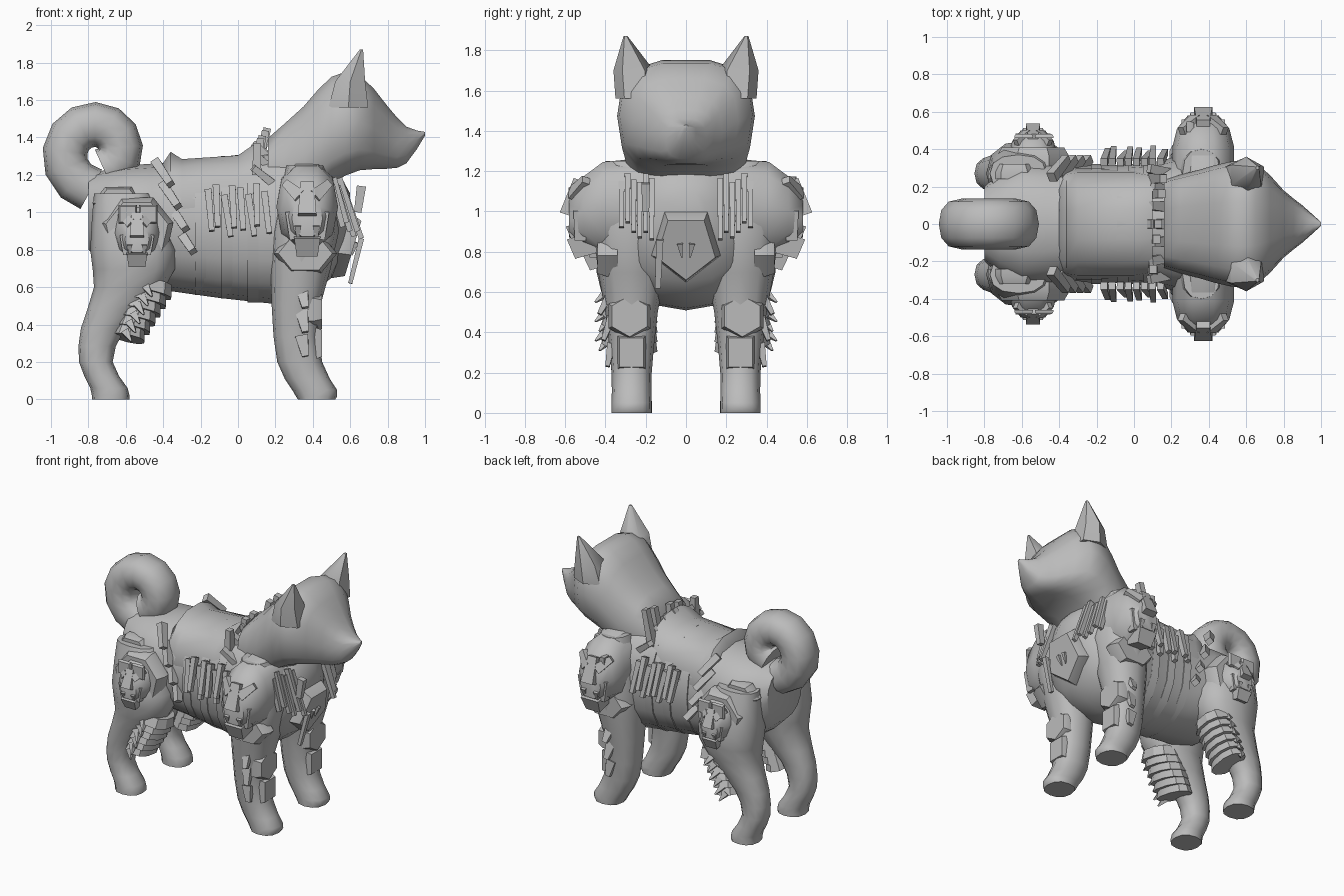
import bpy, bmesh, math
from mathutils import Vector

cube = bpy.data.objects.get("Cube")
if cube:
    bpy.data.objects.remove(cube)

SHADE = 0.5
grey = bpy.data.materials.new("plain grey")
grey.use_nodes = True
grey.diffuse_color = (SHADE, SHADE, SHADE, 1)
grey.node_tree.nodes["Principled BSDF"].inputs["Base Color"].default_value = grey.diffuse_color
X, Y, Z = Vector((1, 0, 0)), Vector((0, 1, 0)), Vector((0, 0, 1))
CORNER = math.pi / 4


def finish(name, bm, mirror=False, angle=40):
    """Turn the bmesh into a grey object, optionally mirrored to the other side."""
    bmesh.ops.recalc_face_normals(bm, faces=bm.faces)
    mesh = bpy.data.meshes.new(name)
    bm.to_mesh(mesh)
    bm.free()
    mesh.materials.append(grey)
    ob = bpy.data.objects.new(name, mesh)
    bpy.context.collection.objects.link(ob)
    if mirror:
        modifier = ob.modifiers.new("mirror", 'MIRROR')
        modifier.use_axis = (False, True, False)
        modifier.use_mirror_merge = False
    bpy.ops.object.select_all(action='DESELECT')
    bpy.context.view_layer.objects.active = ob
    ob.select_set(True)
    bpy.ops.object.shade_smooth_by_angle(angle=math.radians(angle))


def loft(bm, sections, sides=12, square=0.85, ref=Y, turn=0.0, axis=None):
    """Skin sections (centre, half width along ref, half height) into a closed tube."""
    centres = [Vector(section[0]) for section in sections]
    rings = []
    for i, (centre, width, height) in enumerate(sections):
        along = axis or centres[min(i + 1, len(centres) - 1)] - centres[max(i - 1, 0)]
        along = along.normalized()
        side = (ref - along * ref.dot(along)).normalized()
        up = side.cross(along)
        ring = []
        for k in range(sides):
            a = turn + math.tau * k / sides
            c, s = math.cos(a), math.sin(a)
            c = math.copysign(abs(c) ** square, c)
            s = math.copysign(abs(s) ** square, s)
            ring.append(bm.verts.new(centres[i] + side * c * width + up * s * height))
        rings.append(ring)
    for low, high in zip(rings, rings[1:]):
        for k in range(sides):
            j = (k + 1) % sides
            bm.faces.new((low[k], low[j], high[j], high[k]))
    bm.faces.new(rings[0])
    bm.faces.new(rings[-1])


def smooth(rows, steps):
    """Fill in a smooth curve through a few profile rows."""
    rows = [Vector(row) for row in rows]
    rows = [rows[0]] + rows + [rows[-1]]
    result = []
    for a, b, c, d in zip(rows, rows[1:], rows[2:], rows[3:]):
        for k in range(steps):
            t = k / steps
            result.append(b + ((c - a) * t + (2 * a - 5 * b + 4 * c - d) * t ** 2
                               + (3 * b - a - 3 * c + d) * t ** 3) / 2)
    return result + [rows[-1]]


def body_part(name, rows, axis, y=0, mirror=False, steps=2, **options):
    """Smooth part from rows of x, z, half width, half height."""
    bm = bmesh.new()
    sections = [((x, y, z), width, height) for x, z, width, height in smooth(rows, steps)]
    loft(bm, sections, axis=axis, **options)
    finish(name, bm, mirror, 50)


def slat(bm, start, end, thick, wide, taper=0.8):
    loft(bm, [(start, thick, wide), (end, thick * taper, wide * taper)],
         sides=4, square=1, turn=CORNER)


def pad(bm, centre, axis, width, height, depth, sides, ref=Y, turn=0.0):
    """Faceted plate with a bevelled rim."""
    centre = Vector(centre)
    loft(bm, [(centre - axis * depth, width, height), (centre, width, height),
              (centre + axis * depth, width * .85, height * .85)],
         sides=sides, square=1, ref=ref, turn=turn, axis=axis)


# Torso and head
body_part("torso", [(-.8, 1, .2, .2), (-.6, .94, .34, .31), (-.3, .92, .31, .35), (.1, .92, .33, .4),
                    (.3, .93, .37, .41), (.5, .95, .29, .3), (.6, 1, .1, .1)], X, sides=16)
body_part("head", [(.16, 1.2, .24, .2), (.35, 1.3, .29, .27), (.5, 1.44, .33, .29), (.65, 1.48, .33, .26),
                   (.8, 1.4, .18, .17), (.9, 1.36, .1, .1), (1, 1.42, .01, .01)], X, sides=14, square=.7)

# Tail curling inwards as a spiral
bm = bmesh.new()
turns = 12
sections = []
for i in range(turns + 1):
    a = math.radians(-100 - 330 * i / turns)
    radius = .2 - .1 * i / turns
    sections.append(((radius * math.cos(a) - .75, 0, radius * math.sin(a) + 1.32), .135, .12))
loft(bm, sections)
finish("tail", bm, angle=50)

# Ears
bm = bmesh.new()
loft(bm, [((.59, .25, 1.56), .1, .12), ((.6, .26, 1.7), .1, .09), ((.66, .3, 1.87), .01, .01)], sides=6, axis=Z)
finish("ear", bm, True, 50)

# Legs
body_part("front_leg", [(.42, 0, .1, .1), (.41, .05, .1, .12), (.33, .2, .1, .12), (.31, .5, .13, .13),
                        (.36, .9, .19, .18), (.36, 1.25, .13, .1)], Z, y=.27, mirror=True)
body_part("hind_leg", [(-.68, 0, .1, .1), (-.69, .06, .1, .1), (-.76, .2, .09, .09), (-.72, .38, .1, .12),
                       (-.58, .6, .15, .19), (-.56, .8, .18, .23), (-.62, 1.1, .1, .15)], Z, y=.27, mirror=True)

# Saddle cloth with a raised rim, and belts round the belly
body_part("saddle", [(-.4, 1, .27, .27), (-.36, 1.03, .29, .3), (-.3, 1.03, .3, .26), (0, 1.04, .3, .27),
                     (.1, 1.07, .28, .31)], X, steps=1, sides=14)
bm = bmesh.new()
for x in (-.2, -.06, .08):
    width, height = .33 + x * .05, .39 + x * .14
    loft(bm, [((x + shift, 0, .92), width, height) for shift in (-.03, .03)], sides=16)
finish("belly_belts", bm)


def mask(name, x, y, z, half_width, half_height, depth):
    """Beast face: domed skull with brows, cheeks, nose, fangs and jaw."""
    bm = bmesh.new()

    def at(u, out, v):
        return Vector((x + u * half_width, y + out * depth, z + v * half_height))

    dome = ((-2, 0, 1, 1), (-.2, 0, 1, .9), (.5, -.1, .85, .7), (1, -.25, .5, .4))
    loft(bm, [(at(0, out, v), half_width * w, half_height * h) for out, v, w, h in dome],
         sides=10, ref=X, axis=Y)
    bulk = half_width * .3
    for s in (-1, 1):
        slat(bm, at(s * .2, .8, .2), at(s * .7, .4, .5), bulk, bulk, .6)
        slat(bm, at(s * .5, .6, -.1), at(s * .4, .6, -.7), bulk, bulk)
        slat(bm, at(s * .3, 1, -.4), at(s * .3, .8, -.8), bulk * .5, bulk * .5, .2)
    slat(bm, at(0, .6, .5), at(0, 1, -.2), bulk, bulk, 1.4)
    slat(bm, at(0, .6, -.6), at(0, .4, -1), bulk * 2, bulk * 2)
    finish(name, bm, True)


# Masks on shoulders and hips with their backing plates
mask("shoulder_mask", .37, .44, 1.03, .165, .25, .14)
mask("hip_mask", -.54, .39, .9, .13, .18, .11)
bm = bmesh.new()
pad(bm, (-.54, .36, .9), Y, .2, .2, .05, 7, X, -math.pi / 2)
pad(bm, (.36, .39, .78), Y, .17, .12, .05, 6, X)
finish("mask_backing", bm, True, 30)
bm = bmesh.new()
for x in (-.59, -.48):
    pad(bm, (x, .47, .99), Y, .07, .07, .01, 4, X, CORNER)
finish("hip_badge", bm, True)
bm = bmesh.new()
pad(bm, (.3, .52, 1.13), X, .04, .06, .02, 4, Y, CORNER)
finish("shoulder_badge", bm)

# Chest shield with fangs
bm = bmesh.new()
pad(bm, (.56, 0, .84), Vector((1, 0, -.3)), .18, .2, .06, 5, Y, math.pi / 2)
for s in (-1, 1):
    slat(bm, (.63, s * .03, .84), (.61, s * .02, .77), .02, .02, .2)
finish("chest_shield", bm, angle=30)

# Fringes of hanging slats on flanks, chest and collar
bm = bmesh.new()
for i in range(8):
    x = -.16 + i * .043
    wave = .03 * math.sin(i * 2.3)
    slat(bm, (x, .33, 1.12 + wave), (x + .02 - wave / 2, .39 + wave / 2, .9 + wave), .03, .026)
finish("flank_fringe", bm, True)
bm = bmesh.new()
for i in range(6):
    y = .17 + i * .03
    wave = .025 * math.sin(i * 2)
    slat(bm, (.55 - i * .01, y, 1.16 + wave), (.66 - i * .02, y, .86 + wave + i * .015), .02, .025)
finish("chest_fringe", bm, True)
bm = bmesh.new()
slat(bm, (.66, -.13, .86), (.6, -.14, .62), .025, .02)
slat(bm, (.66, -.2, 1.14), (.64, -.2, 1), .03, .035)
finish("loose_slats", bm)
bm = bmesh.new()
for i in range(7):
    y = -.27 + i * .09
    drop = y * y * 1.8
    slat(bm, (.18, y, 1.29 - drop), (.08 + .01 * (i % 3), y * 1.1, 1.37 - drop), .04, .03)
    if i % 3 != 1:
        slat(bm, (.1, y * .9, 1.2), (.13 + y * .1, y * .9, 1.41 + y * .15), .04, .035)
finish("collar_tabs", bm)

# Layered wraps and spikes on the thighs
bm = bmesh.new()
for i in range(6):
    x, z = -.46 - i * .022, .6 - i * .048
    size = .11 - i * .007
    loft(bm, [((x, .27, z + .03), .12, size), ((x - .015, .28, z - .035), .14, size + .015)], sides=10)
    slat(bm, (x - .03, .39, z), (x, .45 - .02 * (i % 2), z - .05), .03, .03, .2)
finish("thigh_wraps", bm, True, 30)

# Straps and rump cloth round the hips
bm = bmesh.new()
for i in range(4):
    x, z = -.27 - i * .04, .85 + .12 * i
    slat(bm, (x - .05, .25, z + .06), (x + .03, .35, z - .06), .04, .035)
pad(bm, (-.64, .28, 1.05), Y, .14, .1, .04, 6, X)
finish("hip_straps", bm, True, 30)

# Greaves on the front legs
bm = bmesh.new()
pad(bm, (.41, .28, .48), X, .12, .12, .04, 6, Y, math.pi / 2)
pad(bm, (.41, .27, .3), X, .1, .12, .04, 4, Y, CORNER)
for i in range(3):
    z = .6 - i * .13
    slat(bm, (.34, .37, z), (.36, .43 - i * .02, z - .11), .03, .05, .5)
finish("greave", bm, True, 30)
